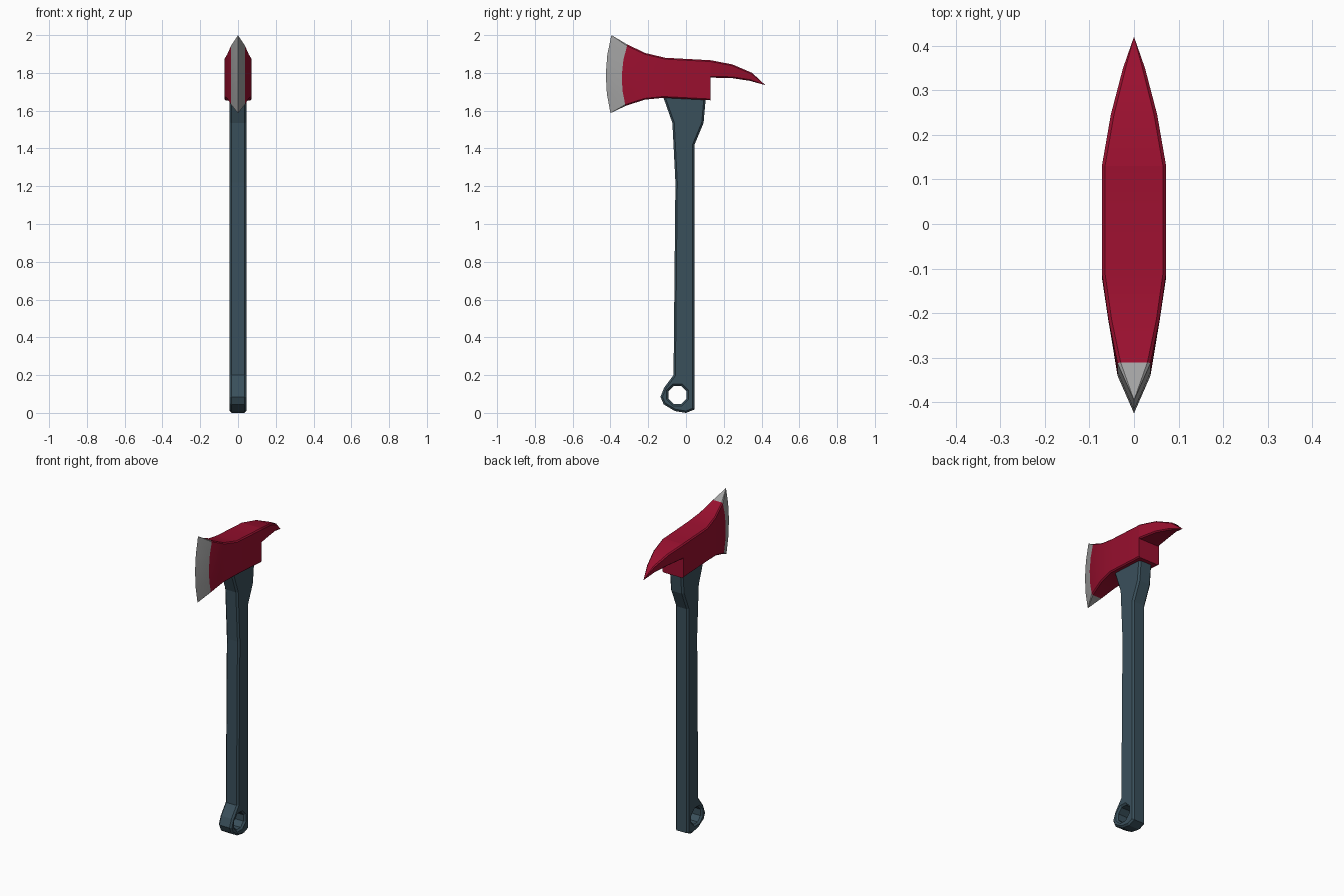
import bpy, bmesh, math
from mathutils import Matrix

if "Cube" in bpy.data.objects:
    bpy.data.objects.remove(bpy.data.objects["Cube"])


def material(name, rgb):
    m = bpy.data.materials.new(name)
    m.diffuse_color = (*rgb, 1)
    m.use_nodes = True
    m.node_tree.nodes["Principled BSDF"].inputs["Base Color"].default_value = m.diffuse_color
    return m


red = material("red_paint", (0.32, 0.005, 0.028))
steel = material("bare_steel", (0.36, 0.36, 0.36))
grip = material("dark_slate", (0.042, 0.08, 0.105))


def section(yt, zt, yb, zb, w, bulge=0.0):
    """Chamfered cross-section ring; bulge bows it towards the blade."""
    h = max(zt - zb, 1e-6)
    c = min(0.007, w * 0.25)
    k = c / h
    side = [(w - c, 0), (w, k), (w, .25), (w, .5), (w, .75), (w, 1 - k), (w - c, 1)]
    pts = [(x, yt + (yb - yt) * t - bulge * 4 * t * (1 - t), zt + (zb - zt) * t)
           for x, t in side]
    return pts + [(-x, y, z) for x, y, z in reversed(pts)]


def loft(name, stations, mats, steel_spans=0):
    bm = bmesh.new()
    rings = [[bm.verts.new(p) for p in section(*s)] for s in stations]
    n = len(rings[0])
    for i, (a, b) in enumerate(zip(rings, rings[1:])):
        for j in range(n):
            k = (j + 1) % n
            f = bm.faces.new((a[j], a[k], b[k], b[j]))
            f.material_index = 1 if i < steel_spans else 0
    bm.faces.new(rings[0])
    bm.faces.new(rings[-1])
    bmesh.ops.remove_doubles(bm, verts=bm.verts, dist=1e-4)
    bmesh.ops.recalc_face_normals(bm, faces=bm.faces)
    me = bpy.data.meshes.new(name)
    bm.to_mesh(me)
    bm.free()
    for m in mats:
        me.materials.append(m)
    ob = bpy.data.objects.new(name, me)
    bpy.context.collection.objects.link(ob)
    bpy.ops.object.select_all(action='DESELECT')
    ob.select_set(True)
    bpy.context.view_layer.objects.active = ob
    bpy.ops.object.shade_smooth_by_angle(angle=math.radians(20))
    return ob


# Axe head: steel cutting edge, then the red body
loft("axe_head", [
    (-.395, 2.0, -.40, 1.587, 0.0, .027),
    (-.31, 1.95, -.32, 1.625, .037, .025),
    (-.215, 1.905, -.22, 1.658, .057),
    (-.11, 1.88, -.12, 1.668, .072),
    (.13, 1.867, .13, 1.655, .072),
], [red, steel], steel_spans=1)

# Curved pick on the back of the head
loft("pick", [
    (.13, 1.867, .13, 1.775, .072),
    (.245, 1.845, .245, 1.772, .052),
    (.35, 1.80, .338, 1.758, .025),
    (.42, 1.735, .42, 1.735, 0.0),
], [red])

# Handle: chamfered flat profile (y, z) with a hanging hole
outline = [(0, 0), (.045, .018), (.045, 1.42), (.093, 1.535), (.104, 1.66),
           (.104, 1.75), (-.12, 1.75), (-.118, 1.665), (-.072, 1.535),
           (-.056, 1.22), (-.066, .2), (-.115, .135), (-.135, .085),
           (-.118, .045), (-.06, .01)]
hole = [(-.045 + .052 * math.cos(-a * math.pi / 4 + math.pi / 8),
         .095 + .052 * math.sin(-a * math.pi / 4 + math.pi / 8)) for a in range(8)]
cu = bpy.data.curves.new("handle_profile", 'CURVE')
cu.dimensions = '2D'
cu.fill_mode = 'BOTH'
cu.extrude = .035
cu.bevel_depth = .01
cu.bevel_resolution = 0
cu.offset = -.01
for pts in (outline, hole):
    sp = cu.splines.new('POLY')
    sp.points.add(len(pts) - 1)
    for p, (y, z) in zip(sp.points, pts):
        p.co = (y, z, 0, 1)
    sp.use_cyclic_u = True
tmp = bpy.data.objects.new("handle_profile", cu)
bpy.context.collection.objects.link(tmp)
bpy.context.view_layer.update()
me = bpy.data.meshes.new_from_object(tmp.evaluated_get(bpy.context.evaluated_depsgraph_get()))
bpy.data.objects.remove(tmp)
me.transform(Matrix(((0, 0, 1, 0), (1, 0, 0, 0), (0, 1, 0, 0), (0, 0, 0, 1))))
bm = bmesh.new()
bm.from_mesh(me)
bmesh.ops.remove_doubles(bm, verts=bm.verts, dist=1e-5)
bmesh.ops.recalc_face_normals(bm, faces=bm.faces)
for f in bm.faces:
    f.smooth = False
    f.material_index = 0
bm.to_mesh(me)
bm.free()
me.materials.clear()
me.materials.append(grip)
bpy.context.collection.objects.link(bpy.data.objects.new("handle", me))
